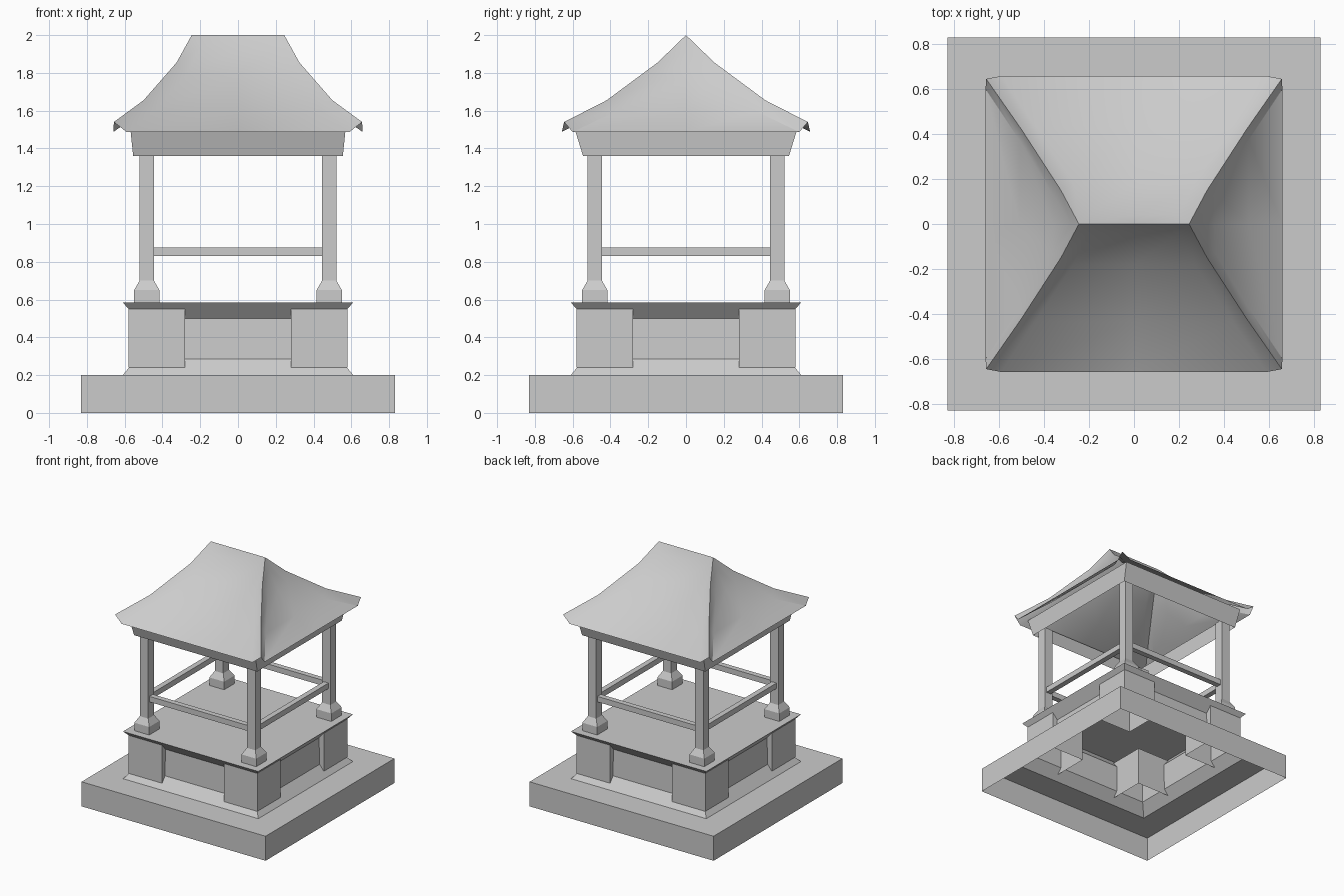
import bpy, bmesh

cube = bpy.data.objects.get("Cube")
if cube:
    bpy.data.objects.remove(cube, do_unlink=True)

stone = bpy.data.materials.new("plain_grey")
stone.use_nodes = True
GREY = (0.6, 0.6, 0.6, 1)
stone.diffuse_color = GREY
stone.node_tree.nodes["Principled BSDF"].inputs["Base Color"].default_value = GREY


def finish(name, bm):
    mesh = bpy.data.meshes.new(name)
    bm.to_mesh(mesh)
    bm.free()
    mesh.materials.append(stone)
    obj = bpy.data.objects.new(name, mesh)
    bpy.context.collection.objects.link(obj)
    return obj


def stack(name, rings, centre=(0, 0), bottom=False, top=True):
    """Rectangular rings (half x, half y, z) joined from the bottom up."""
    bm = bmesh.new()
    cx, cy = centre
    loops = [[bm.verts.new((cx + sx * hx, cy + sy * hy, z))
              for sx, sy in ((-1, -1), (1, -1), (1, 1), (-1, 1))]
             for hx, hy, z in rings]
    for low, high in zip(loops, loops[1:]):
        for i in range(4):
            j = (i + 1) % 4
            bm.faces.new((low[i], low[j], high[j], high[i]))
    if bottom:
        bm.faces.new(loops[0][::-1])
    if top:
        bm.faces.new(loops[-1])
    return finish(name, bm)


# Hollow base, then the recessed core flaring out at foot and floor
stack("base", [(0.83, 0.83, 0), (0.83, 0.83, 0.2), (0.61, 0.61, 0.2)], top=False)
stack("floor_core", [(0.61, 0.61, 0.2), (0.54, 0.54, 0.285),
                     (0.535, 0.535, 0.5), (0.61, 0.61, 0.585)])

# Corner piers, posts with flared feet
POST = 0.483
for side_y, depth in ((-1, "front"), (1, "back")):
    for side_x, side in ((-1, "right"), (1, "left")):
        label = f"{depth}_{side}"
        stack(f"{label}_pier", [(0.15, 0.15, 0.24), (0.15, 0.15, 0.55)],
              (side_x * 0.43, side_y * 0.43))
        at = (side_x * POST, side_y * POST)
        stack(f"{label}_post_foot", [(0.067, 0.067, 0.585), (0.067, 0.067, 0.65),
                                     (0.038, 0.038, 0.7)], at)
        stack(f"{label}_post", [(0.038, 0.038, 0.7), (0.038, 0.038, 1.4)], at)

# Rails between the posts
SPAN, HALF = 0.446, 0.022
for name, hx, hy, at in (("front_rail", SPAN, HALF, (0, -POST)),
                         ("back_rail", SPAN, HALF, (0, POST)),
                         ("right_rail", HALF, SPAN, (-POST, 0)),
                         ("left_rail", HALF, SPAN, (POST, 0))):
    stack(name, [(hx, hy, 0.83), (hx, hy, 0.875)], at, bottom=True)

# Open beam frame under the roof
stack("beam_frame", [(0.555, 0.545, 1.36), (0.57, 0.59, 1.505)], top=False)

# Roof quarter: hip crest with a strip down to the long slope and the end slope
hip = [(0.245, 0, 2.0), (0.325, 0.15, 1.855), (0.5, 0.42, 1.655), (0.657, 0.645, 1.54)]
long_edge = [(0.2, 0.04, 1.93), (0.27, 0.18, 1.79), (0.44, 0.435, 1.6), (0.59, 0.658, 1.487)]
end_edge = [(0.28, 0, 1.91), (0.36, 0.13, 1.765), (0.51, 0.375, 1.595), (0.66, 0.6, 1.487)]
columns = [
    [(0, 0, 2.0)] + [(0, y, z) for x, y, z in long_edge],
    [hip[0]] + long_edge,
    [hip[0]] + hip,
    [hip[0]] + end_edge,
    [hip[0]] + [(x, 0, z) for x, y, z in end_edge],
]
bm = bmesh.new()
for sx in (-1, 1):
    for sy in (-1, 1):
        grid = [[bm.verts.new((sx * x, sy * y, z)) for x, y, z in col] for col in columns]
        for a, b in zip(grid, grid[1:]):
            for i in range(len(a) - 1):
                quad = [a[i], a[i + 1], b[i + 1], b[i]]
                bm.faces.new(quad if sx * sy > 0 else quad[::-1])
bmesh.ops.remove_doubles(bm, verts=bm.verts, dist=0.001)
bmesh.ops.dissolve_degenerate(bm, edges=bm.edges, dist=0.001)
bmesh.ops.recalc_face_normals(bm, faces=bm.faces)
if sum(f.normal.z for f in bm.faces) < 0:
    bmesh.ops.reverse_faces(bm, faces=bm.faces)
roof = finish("roof", bm)
bpy.ops.object.select_all(action="DESELECT")
roof.select_set(True)
bpy.context.view_layer.objects.active = roof
bpy.ops.object.shade_smooth_by_angle(angle=0.6)
